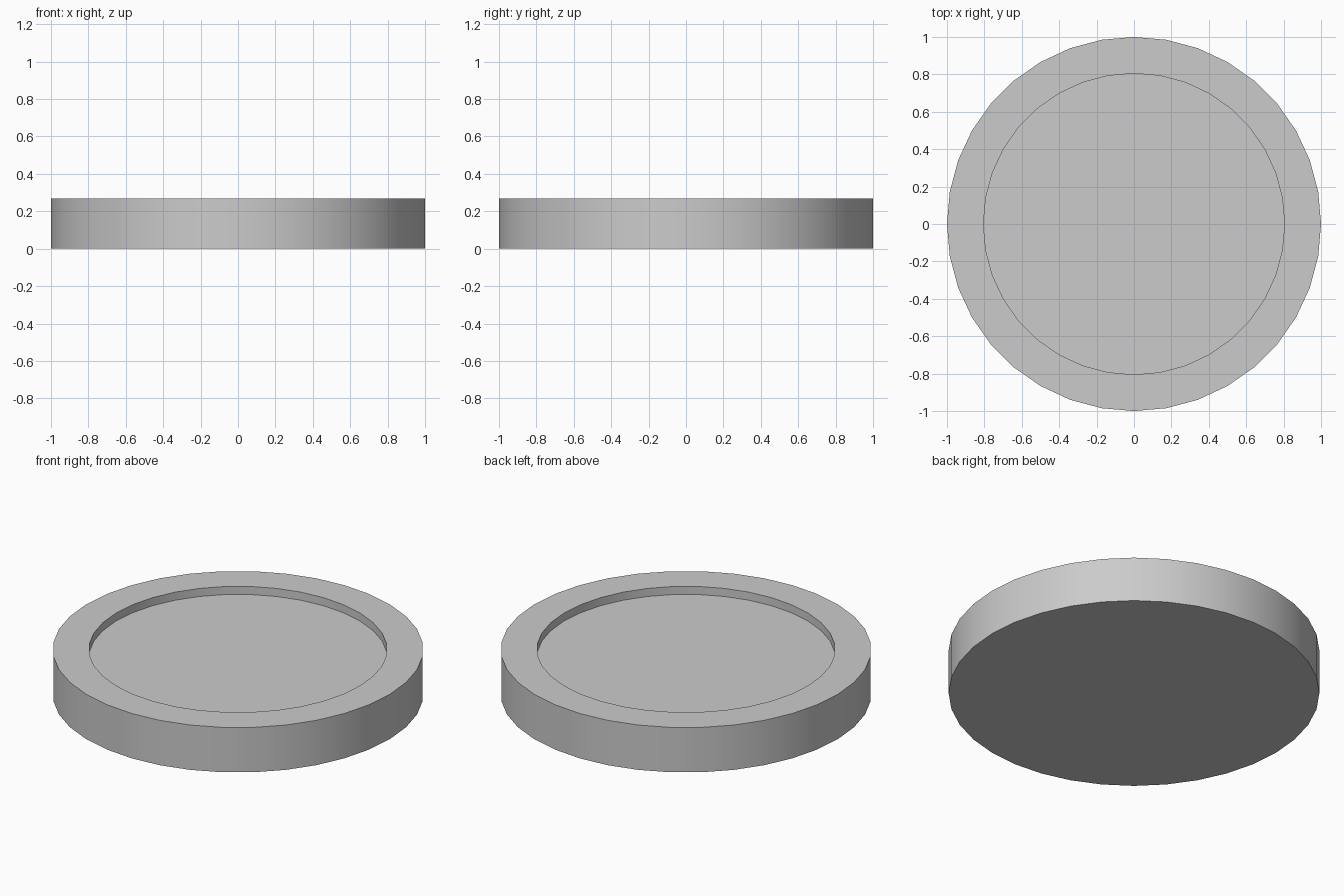
import bpy
import bmesh
import math

if "Cube" in bpy.data.objects:
    bpy.data.objects.remove(bpy.data.objects["Cube"])

SIDES = 36
# Outer profile (radius, z) from base to recessed floor
PROFILE = [(1.0, 0.0), (1.0, 0.267), (0.805, 0.267), (0.805, 0.219)]

bm = bmesh.new()


def ring(radius, z):
    return [bm.verts.new((radius * math.cos(2 * math.pi * i / SIDES),
                          radius * math.sin(2 * math.pi * i / SIDES), z))
            for i in range(SIDES)]


rings = [ring(r, z) for r, z in PROFILE]

# Outer wall, rim and recess wall
for a, b in zip(rings, rings[1:]):
    for i in range(SIDES):
        j = (i + 1) % SIDES
        bm.faces.new((a[i], a[j], b[j], b[i]))

# Underside and recessed floor
bm.faces.new(rings[0][::-1])
bm.faces.new(rings[-1])

mesh = bpy.data.meshes.new("round_tray")
bm.to_mesh(mesh)
bm.free()
tray = bpy.data.objects.new("round_tray", mesh)
bpy.context.collection.objects.link(tray)

# Smooth walls with sharp rims
bpy.context.view_layer.objects.active = tray
tray.select_set(True)
bpy.ops.object.shade_smooth_by_angle(angle=math.radians(30))
